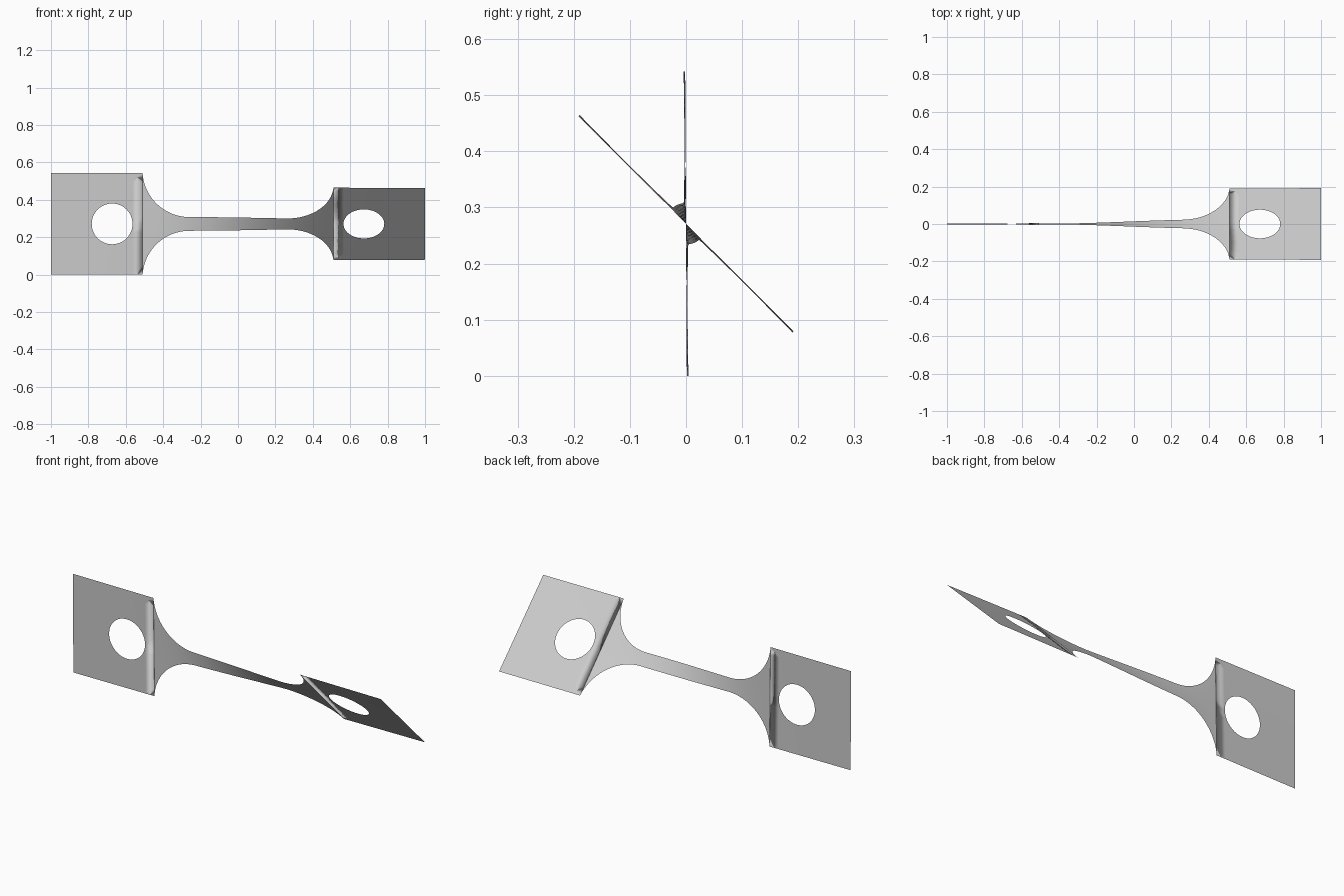
import bpy, bmesh
from math import sin, cos, pi, radians, sqrt

cube = bpy.data.objects.get("Cube")
if cube:
    bpy.data.objects.remove(cube, do_unlink=True)

HALF = 0.271            # half width of the end tabs
NECK = 0.037            # half width of the neck
FILLET = 0.25           # fillet radius
SHOULDER = 0.51         # where the tabs end
HOLE_X, HOLE_R = 0.673, 0.109
ROWS = 6
fillet_z = NECK + FILLET
fillet_x = SHOULDER - sqrt(FILLET ** 2 - (fillet_z - HALF) ** 2)


def twist(x):
    """Angle of the sheet about its long axis, eased through the neck."""
    t = min(max(x + 0.5, 0), 1)
    return radians(0.3 + 1.25 * (x + 1) + 42.2 * t * t * (3 - 2 * t))


def half_profile():
    """Columns (x, inner edge, outer edge) from the tab end to the middle."""
    cols = [(1.0, 0, HALF), (0.89, 0, HALF)]
    # hole
    for i in range(33):
        a = pi * i / 32
        inner = HOLE_R * sin(a) if 0 < i < 32 else 0
        cols.append((HOLE_X + HOLE_R * cos(a), inner, HALF))
    cols.append((SHOULDER, 0, HALF))
    # fillet
    for i in range(1, 29):
        a = pi / 2 * i / 28
        cols.append((fillet_x + FILLET * cos(a), 0, fillet_z - FILLET * sin(a)))
    # neck
    cols += [(fillet_x * (1 - i / 10), 0, NECK) for i in range(1, 11)]
    return cols


right = half_profile()
columns = [(-x, a, b) for x, a, b in right] + right[-2::-1]

# Twisted sheet, lofted as an upper and a lower strip that meet on the axis
bm = bmesh.new()
for side in (1, -1):
    previous = None
    for x, inner, outer in columns:
        angle = twist(x)
        column = []
        for r in range(ROWS + 1):
            v = side * (inner + (outer - inner) * r / ROWS)
            column.append(bm.verts.new((x, -v * sin(angle), HALF + v * cos(angle))))
        if previous:
            for r in range(ROWS):
                quad = [previous[r], column[r], column[r + 1], previous[r + 1]]
                bm.faces.new(quad if side > 0 else quad[::-1])
        previous = column
bmesh.ops.remove_doubles(bm, verts=bm.verts[:], dist=0.00005)
for face in bm.faces:
    face.smooth = True

mesh = bpy.data.meshes.new("twisted_strap")
bm.to_mesh(mesh)
bm.free()
strap = bpy.data.objects.new("twisted_strap", mesh)
bpy.context.collection.objects.link(strap)

# Plain grey metal
grey = bpy.data.materials.new("light_grey")
grey.use_nodes = True
colour = (0.6, 0.6, 0.6, 1)
grey.diffuse_color = colour
grey.node_tree.nodes["Principled BSDF"].inputs["Base Color"].default_value = colour
mesh.materials.append(grey)
